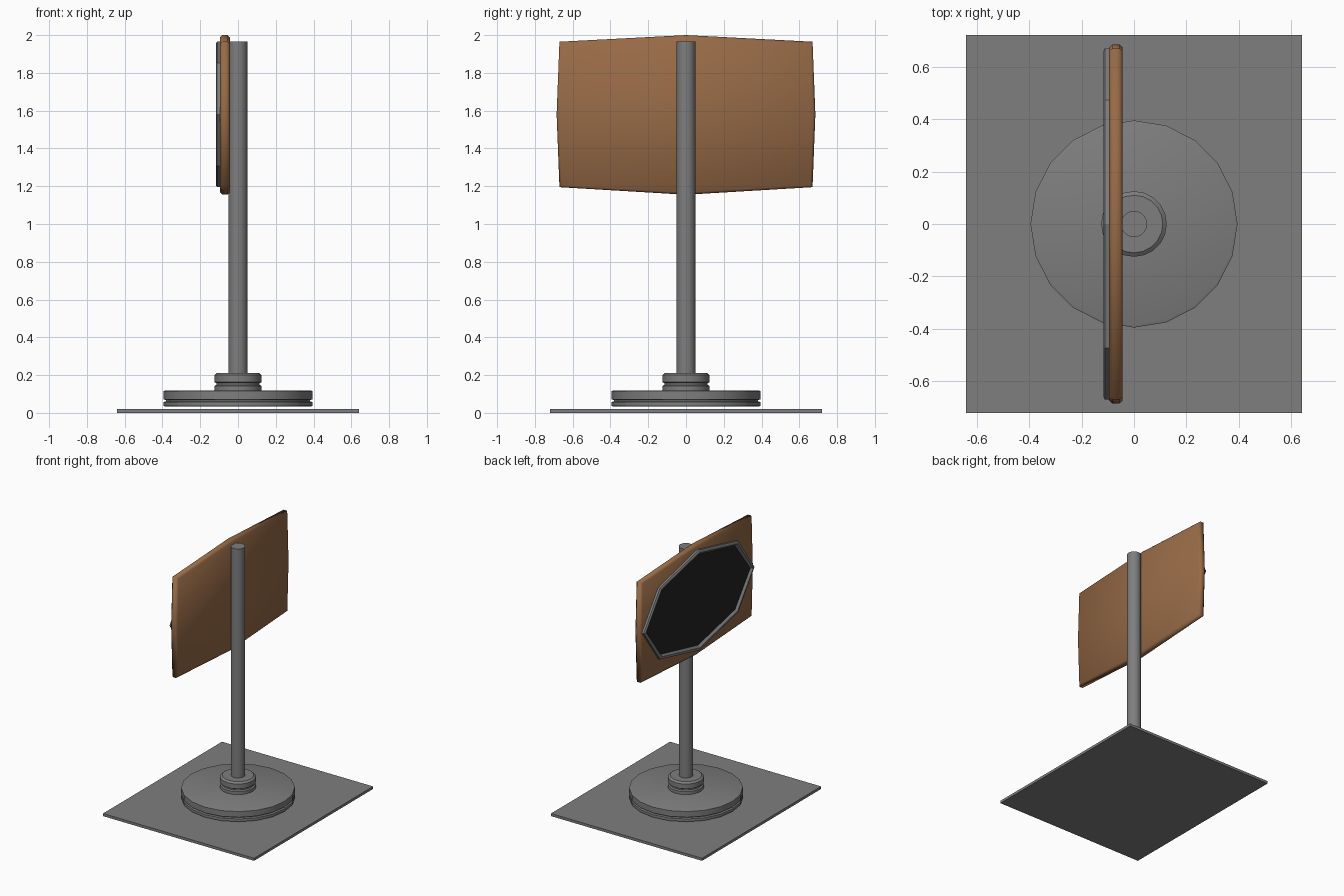
import bpy, bmesh, math

if "Cube" in bpy.data.objects:
    bpy.data.objects.remove(bpy.data.objects["Cube"])

GREY = (0.21, 0.21, 0.21)
WOOD = (0.31, 0.145, 0.062)
BLACK = (0.017, 0.017, 0.017)


def loft(name, rings, color=GREY, closed=False, smooth=30):
    """Skin a list of point rings; cap the ends, or join last ring to first."""
    bm = bmesh.new()
    vr = [[bm.verts.new(p) for p in r] for r in rings]
    n = len(vr[0])
    pairs = list(zip(vr, vr[1:])) + ([(vr[-1], vr[0])] if closed else [])
    for a, b in pairs:
        for i in range(n):
            j = (i + 1) % n
            bm.faces.new((a[i], a[j], b[j], b[i]))
    if not closed:
        bm.faces.new(vr[0])
        bm.faces.new(vr[-1])
    bmesh.ops.recalc_face_normals(bm, faces=bm.faces)
    me = bpy.data.meshes.new(name)
    bm.to_mesh(me)
    bm.free()
    ob = bpy.data.objects.new(name, me)
    bpy.context.collection.objects.link(ob)
    mat = bpy.data.materials.new(name + "_colour")
    mat.diffuse_color = (*color, 1)
    mat.use_nodes = True
    mat.node_tree.nodes["Principled BSDF"].inputs["Base Color"].default_value = mat.diffuse_color
    me.materials.append(mat)
    if smooth:
        bpy.ops.object.select_all(action='DESELECT')
        ob.select_set(True)
        bpy.context.view_layer.objects.active = ob
        bpy.ops.object.shade_smooth_by_angle(angle=math.radians(smooth))
    return ob


def turned(name, profile, sides=20):
    """Lathe a (radius, z) profile around the z axis."""
    return loft(name, [[(r * math.cos(2 * math.pi * i / sides),
                         r * math.sin(2 * math.pi * i / sides), z)
                        for i in range(sides)] for r, z in profile])


CZ = 1.58  # height of the panel centre


def panel_ring(x, inset):
    """Bowed rectangle outline at depth x."""
    pts = [(0.685, 0), (0.67, 0.385), (0, 0.42), (-0.67, 0.385),
           (-0.685, 0), (-0.67, -0.385), (0, -0.425), (0.67, -0.385)]
    fy, fz = 1 - inset / 0.685, 1 - inset / 0.42
    return [(x, y * fy, CZ + z * fz) for y, z in pts]


def oval_ring(x, inset):
    """Eight-sided oval outline at depth x."""
    return [(x, (0.67 - inset) * math.cos(k * math.pi / 4),
             CZ + (0.385 - inset) * math.sin(k * math.pi / 4)) for k in range(8)]


# ground plate
loft("ground_plate", [[(sx * 0.64, sy * 0.72, z) for sx, sy in
                       ((-1, -1), (1, -1), (1, 1), (-1, 1))] for z in (0, 0.02)], smooth=0)

# round foot with a groove around its rim
turned("foot", [(0.385, 0.033), (0.395, 0.037), (0.395, 0.058), (0.38, 0.061),
                (0.38, 0.068), (0.395, 0.071), (0.395, 0.115), (0.385, 0.119)])

# grooved collar and pole
turned("collar", [(0.125, 0.11), (0.125, 0.142), (0.115, 0.148), (0.115, 0.157),
                  (0.125, 0.163), (0.125, 0.2), (0.11, 0.212)])
turned("pole", [(0.05, 0.1), (0.05, 1.965)])

# wooden back panel with softly rounded edges
loft("panel", [panel_ring(-0.095, 0.012), panel_ring(-0.083, 0),
               panel_ring(-0.056, 0), panel_ring(-0.043, 0.012)], WOOD, smooth=60)

# raised oval frame and the dark face inside it
loft("oval_frame", [oval_ring(-0.09, 0), oval_ring(-0.111, 0), oval_ring(-0.117, 0.01),
                    oval_ring(-0.117, 0.022), oval_ring(-0.1, 0.04), oval_ring(-0.09, 0.04)],
     closed=True, smooth=0)
loft("dark_face", [oval_ring(-0.09, 0.03), oval_ring(-0.102, 0.03)], BLACK, smooth=0)
